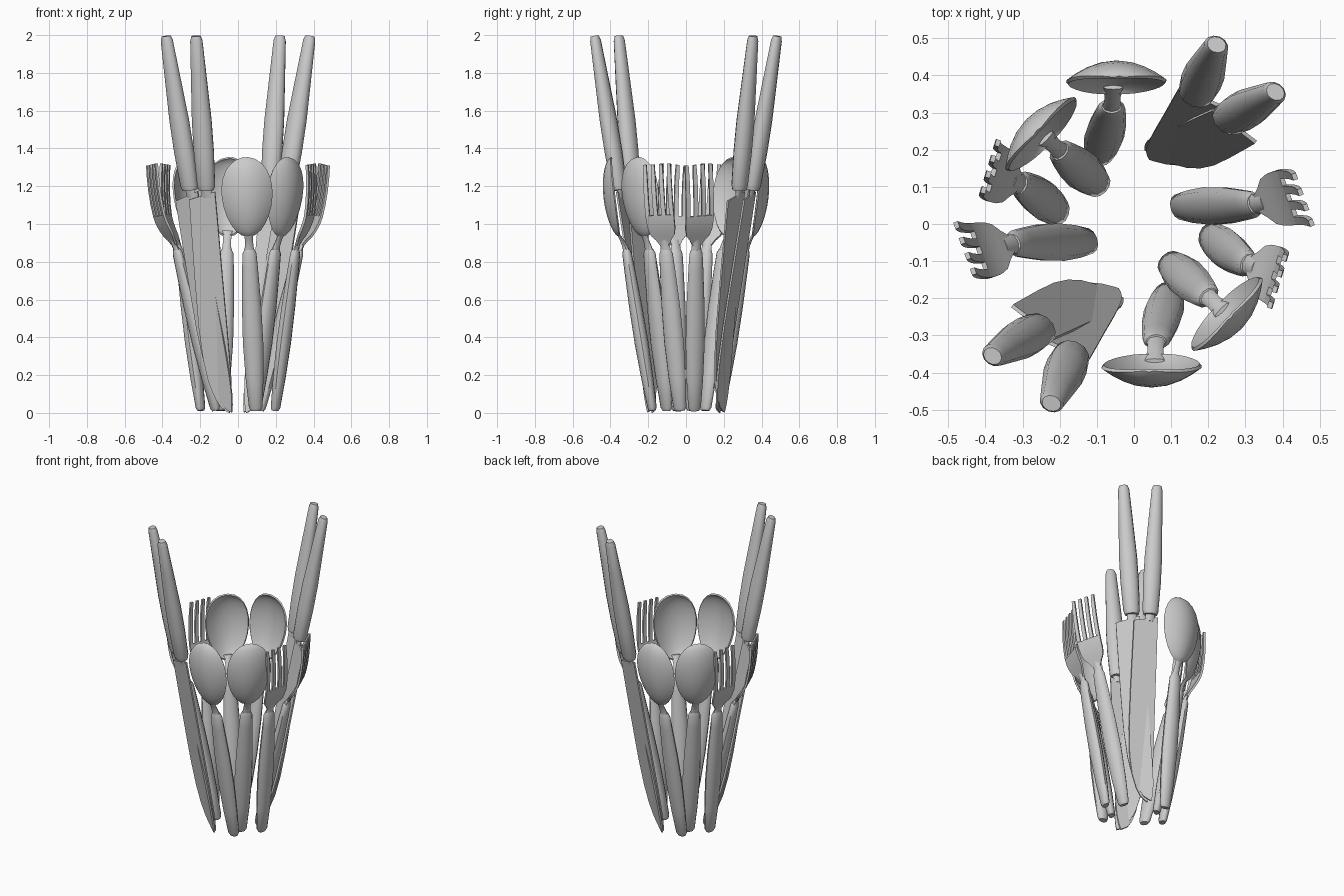
import bpy, bmesh, math
from mathutils import Vector, Matrix

if "Cube" in bpy.data.objects:
    bpy.data.objects.remove(bpy.data.objects["Cube"])


def frame(low, high, facing):
    """Axes of one utensil: z along it (in world height units), y outward, x across."""
    a, b = Vector(low), Vector(high)
    axis = (b - a) / (b.z - a.z)
    n = axis.normalized()
    y = Vector((*facing, 0))
    y = (y - n * y.dot(n)).normalized()
    x = y.cross(n)
    m = Matrix((x, y, axis)).transposed().to_4x4()
    m.translation = a - axis * a.z
    return m


def finish(name, bm, m, thick=0, angle=40):
    bmesh.ops.recalc_face_normals(bm, faces=bm.faces)
    bm.transform(m)
    me = bpy.data.meshes.new(name)
    bm.to_mesh(me)
    bm.free()
    ob = bpy.data.objects.new(name, me)
    bpy.context.collection.objects.link(ob)
    bpy.ops.object.select_all(action='DESELECT')
    ob.select_set(True)
    bpy.context.view_layer.objects.active = ob
    if thick:
        s = ob.modifiers.new("thickness", 'SOLIDIFY')
        s.thickness, s.offset = thick, 0
        bpy.ops.object.modifier_apply(modifier=s.name)
    bpy.ops.object.shade_smooth_by_angle(angle=math.radians(angle))


def loft(name, rows, m, sides=12):
    """Closed tube of elliptical rings: (z, y offset, half width, half depth)."""
    bm = bmesh.new()
    rings = []
    for z, y, w, d in rows:
        rings.append([bm.verts.new((w * math.cos(t), y + d * math.sin(t), z))
                      for t in (2 * math.pi * i / sides for i in range(sides))])
    for r, q in zip(rings, rings[1:]):
        for i in range(sides):
            j = (i + 1) % sides
            bm.faces.new((r[i], r[j], q[j], q[i]))
    bm.faces.new(rings[0])
    bm.faces.new(rings[-1])
    finish(name, bm, m)


def strips(name, strip_list, m, thick, angle=40):
    """Bands of quads; each row is a list of points across the band."""
    bm = bmesh.new()
    for rows in strip_list:
        vs = [[bm.verts.new(p) for p in row] for row in rows]
        for r, q in zip(vs, vs[1:]):
            for i in range(len(r) - 1):
                bm.faces.new((r[i], r[i + 1], q[i + 1], q[i]))
    finish(name, bm, m, thick, angle)


def handle(name, z0, z1, profile, flat, m):
    loft(name, [(z0 + (z1 - z0) * t, 0, w, w * flat) for t, w in profile], m)


SHORT = [(0, .026), (.02, .036), (.2, .047), (.42, .054), (.65, .051),
         (.88, .042), (.975, .037), (1, .027)]
LONG = [(0, .042), (.03, .05), (.25, .056), (.45, .055), (.75, .043),
        (.97, .034), (1, .026)]


def knife(tag, m):
    handle("knife_handle_" + tag, 1.18, 1.995, LONG, .82, m)
    loft("knife_bolster_" + tag, [(1.14, 0, .03, .008), (1.2, 0, .03, .018)], m, 8)
    # blade: (spine x, spine z, edge x, edge z), belly curving up from the tip
    rows = [[(a, 0, s), (x, 0, z)] for a, s, x, z in [
        (-.047, 0, -.035, .005), (-.056, .04, 0, .03), (-.064, .1, .03, .08),
        (-.067, .18, .06, .16), (-.067, .28, .082, .28), (-.064, .45, .095, .45),
        (-.058, .7, .099, .7), (-.052, 1, .1, 1), (-.048, 1.17, .1, 1.13)]]
    strips("knife_blade_" + tag, [rows], m, .01, 30)


def spoon(tag, m):
    handle("spoon_handle_" + tag, .012, .865, SHORT, .68, m)
    loft("spoon_neck_" + tag, [(.84, 0, .03, .02), (.88, .004, .023, .014),
                               (.92, .016, .021, .01), (.97, .036, .028, .006)], m, 8)
    # egg-shaped shallow bowl, hollow side facing the middle
    rows = []
    n, c = 12, 10
    for i in range(n + 1):
        a = math.pi * (i + .25) / (n + .5)
        z = 1.145 - .205 * math.cos(a)
        w = .131 * math.sin(a) ** .95 * (1 - .14 * math.cos(a))
        rim = .023 - .025 * (i / n) ** 2
        d = .054 * math.sin(a) ** 1.2
        rows.append([(w * s, rim + d * (1 - s * s), z)
                     for s in (-math.cos(math.pi * k / c) for k in range(c + 1))])
    strips("spoon_bowl_" + tag, [rows], m, .01)


def fork(tag, m):
    handle("fork_handle_" + tag, .012, .865, SHORT, .68, m)
    loft("fork_neck_" + tag, [(.84, 0, .032, .02), (.875, .003, .027, .014),
                              (.92, .014, .026, .008)], m, 8)
    # palm widening from the neck
    palm = [(.89, .006, .025), (.92, .015, .042), (.945, .025, .064), (.98, .037, .074),
            (1.02, .047, .077), (1.055, .051, .078)]
    bands = [[[(x * w, y, z) for x in (-1, 0, 1)] for z, y, w in palm]]
    # four tines
    for k in range(4):
        c = -.0663 + k * .0442
        bands.append([[(c - h, y, z), (c + h, y, z)] for z, y, h in
                      [(1.055, .051, .0117), (1.12, .05, .0115), (1.19, .044, .0115),
                       (1.26, .034, .011), (1.32, .023, .009)]])
    strips("fork_head_" + tag, bands, m, .013)


# six utensils, repeated by a half turn about the middle
SET = [
    (knife, (.07, .175, 0), (.38, .355, 1.99), (.57, .82)),
    (knife, (.087, .16, 0), (.222, .482, 1.99), (.36, .93)),
    (spoon, (.095, -.175, 0), (.06, -.315, .86), (0, -1)),
    (spoon, (.09, -.1, 0), (.198, -.195, .86), (.72, -.69)),
    (fork, (.195, -.03, 0), (.305, -.107, .86), (.96, -.29)),
    (fork, (.115, .045, 0), (.323, .053, .86), (.94, .34)),
]
for turn in (0, 1):
    spin = Matrix.Rotation(math.pi * turn, 4, 'Z')
    for i, (make, low, high, facing) in enumerate(SET):
        make(f"{i % 2 + 1 + 2 * turn}", spin @ frame(low, high, facing))
